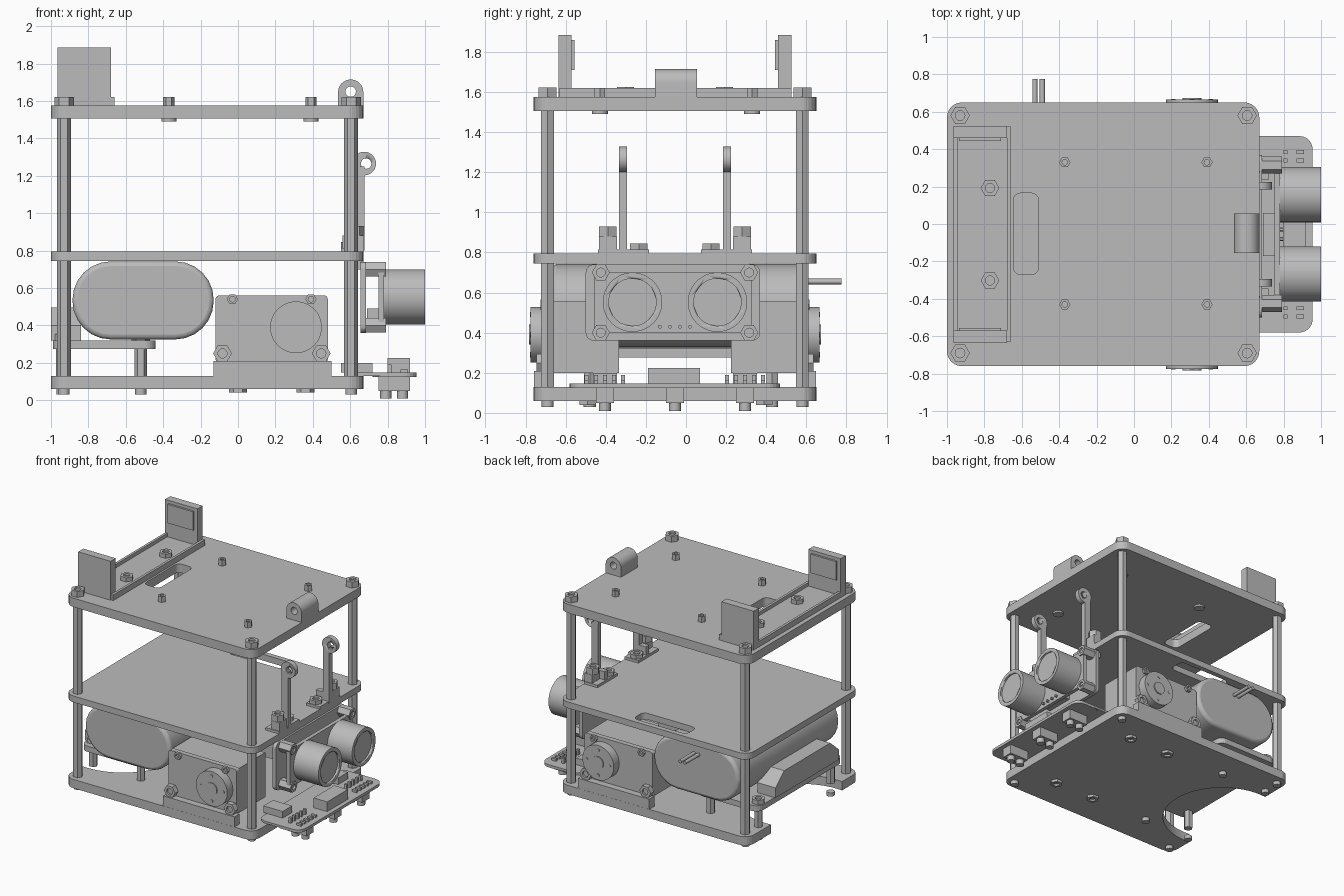
import bpy, bmesh
from math import pi, cos, sin
from mathutils import Vector

cube = bpy.data.objects.get("Cube")
if cube:
    bpy.data.objects.remove(cube, do_unlink=True)

grey = bpy.data.materials.new("plain grey")
grey.use_nodes = True
grey.diffuse_color = (0.5, 0.5, 0.5, 1)
grey.node_tree.nodes["Principled BSDF"].inputs["Base Color"].default_value = (0.5, 0.5, 0.5, 1)
MID = -0.055  # y of the symmetry plane


def prism(name, pts, axis, a, b):
    """Extrude a 2D profile from a to b along an axis."""
    place = {"x": lambda u, v, w: (w, u, v), "y": lambda u, v, w: (u, w, v),
             "z": lambda u, v, w: (u, v, w)}[axis]
    bm = bmesh.new()
    face = bm.faces.new([bm.verts.new(place(u, v, a)) for u, v in pts])
    new = bmesh.ops.extrude_face_region(bm, geom=[face])["geom"]
    shift = Vector(place(0, 0, b - a))
    bmesh.ops.translate(bm, verts=[g for g in new if isinstance(g, bmesh.types.BMVert)], vec=shift)
    bmesh.ops.recalc_face_normals(bm, faces=bm.faces)
    mesh = bpy.data.meshes.new(name)
    bm.to_mesh(mesh)
    bm.free()
    obj = bpy.data.objects.new(name, mesh)
    bpy.context.collection.objects.link(obj)
    mesh.materials.append(grey)
    return obj


def rounded(u0, u1, v0, v1, r, n=6):
    """Rounded rectangle profile."""
    pts = []
    for k, (cu, cv) in enumerate([(u1 - r, v1 - r), (u0 + r, v1 - r), (u0 + r, v0 + r), (u1 - r, v0 + r)]):
        for i in range(n + 1):
            t = (k + i / n) * pi / 2
            pts.append((cu + r * cos(t), cv + r * sin(t)))
    return pts


def slab(name, x, y, z, r, axis="z"):
    ranges = {"x": (y, z, x), "y": (x, z, y), "z": (x, y, z)}[axis]
    return prism(name, rounded(*ranges[0], *ranges[1], r), axis, *ranges[2])


def box(name, x, y, z):
    return prism(name, [(x[0], y[0]), (x[1], y[0]), (x[1], y[1]), (x[0], y[1])], "z", *z)


def rod(name, centre, r, axis, a, b, n=32):
    pts = [(centre[0] + r * cos(2 * pi * i / n), centre[1] + r * sin(2 * pi * i / n)) for i in range(n)]
    obj = prism(name, pts, axis, a, b)
    if n > 6:
        smooth(obj)
    return obj


def smooth(obj):
    bpy.ops.object.select_all(action="DESELECT")
    obj.select_set(True)
    bpy.context.view_layer.objects.active = obj
    bpy.ops.object.shade_smooth_by_angle(angle=0.6)


def cut(obj, cutter):
    mod = obj.modifiers.new("cut", "BOOLEAN")
    mod.operation, mod.object, mod.solver = "DIFFERENCE", cutter, "EXACT"
    bpy.context.view_layer.objects.active = obj
    bpy.ops.object.modifier_apply(modifier=mod.name)
    bpy.data.objects.remove(cutter, do_unlink=True)


def bolt(name, centre, r, axis, a, b):
    """Hex head with a sunken socket on the b side."""
    obj = rod(name, centre, r, axis, a, b, 6)
    e = 0.01 if b > a else -0.01
    cut(obj, rod("socket_cutter", centre, r * 0.5, axis, b - 1.5 * e, b + e, 12))


# Three deck plates
X, Y = (-1.0, 0.67), (-0.76, 0.65)
bottom = slab("bottom_deck", X, Y, (0.06, 0.13), 0.08)
cut(bottom, rod("wheel_cutter", (-0.95, -0.09), 0.45, "z", 0, 0.3, 64))
middle = slab("middle_deck", X, Y, (0.745, 0.795), 0.08)
cut(middle, slab("slot_cutter", (-0.43, 0.04), (0.48, 0.61), (0.7, 0.9), 0.04))
top = slab("top_deck", X, Y, (1.505, 1.575), 0.08)
cut(top, slab("slot_cutter", (-0.645, -0.51), (-0.27, 0.165), (1.4, 1.7), 0.04))

# Corner standoffs with nuts
for x in (-0.93, 0.605):
    for y in (-0.69, 0.58):
        rod("standoff", (x, y), 0.037, "z", 0.13, 1.505, 6)
        bolt("top_nut", (x, y), 0.052, "z", 1.575, 1.622)
        rod("bottom_nut", (x, y), 0.03, "z", 0.03, 0.06, 12)

# Top deck studs and underside bolts
for x in (-0.37, 0.39):
    for y in (-0.43, 0.33):
        bolt("deck_stud", (x, y), 0.03, "z", 1.575, 1.62)
        rod("deck_stud_head", (x, y), 0.04, "z", 1.505, 1.49, 16)
for x in (0.0, 0.36):
    for y in (-0.49, 0.39):
        bolt("underside_bolt", (x, y), 0.048, "z", 0.06, 0.04)

# Cradle on the top deck
box("cradle_floor", (-0.965, -0.67), (-0.63, 0.525), (1.575, 1.592))
for x in (-0.965, -0.68):
    box("cradle_rail", (x, x + 0.02), (-0.63, 0.525), (1.575, 1.62))
for s in (-1, 1):
    y = sorted((MID + s * 0.515, MID + s * 0.58))
    box("cradle_end", (-0.965, -0.68), y, (1.575, 1.885))
    y = sorted((MID + s * 0.5, MID + s * 0.515))
    box("cradle_contact", (-0.935, -0.71), y, (1.71, 1.86))
    bolt("cradle_bolt", (-0.77, MID + s * 0.247), 0.05, "z", 1.592, 1.625)

# Loop on the top deck edge
arch = [(0.535, 1.575), (0.67, 1.575)] + [(0.6025 + 0.0675 * cos(pi * i / 16), 1.647 + 0.0675 * sin(pi * i / 16))
                                        for i in range(17)]
loop = prism("edge_loop", arch, "y", -0.155, 0.055)
cut(loop, rod("loop_cutter", (0.6025, 1.65), 0.028, "y", -0.3, 0.2, 20))
smooth(loop)

# Battery with leads
battery = slab("battery", (-0.885, -0.13), (-0.67, 0.6), (0.325, 0.742), 0.205, "y")
bev = battery.modifiers.new("soft_ends", "BEVEL")
bev.width, bev.segments, bev.limit_method, bev.angle_limit = 0.025, 3, "ANGLE", 1.0
smooth(battery)
for x in (-0.53, -0.49):
    rod("battery_lead", (x, 0.655), 0.014, "y", 0.59, 0.775, 12)

# Rear caster platform on posts, with a tapered block
slab("caster_platform", (-0.99, -0.44), (-0.57, 0.5), (0.275, 0.32), 0.06)
for x in (-0.94, -0.52):
    for y in (-0.48, 0.43):
        rod("platform_post", (x, y), 0.033, "z", 0.13, 0.275, 6)
        bolt("platform_nut", (x, y), 0.05, "z", 0.32, 0.355)
        rod("post_nut", (x, y), 0.03, "z", 0.03, 0.06, 12)
prism("rear_block", [(-0.5, 0.32), (0.3, 0.32), (0.3, 0.4), (0.19, 0.495), (-0.39, 0.495), (-0.5, 0.4)],
      "x", -1.0, -0.84)

# Drive servos, one per side
for s in (-1, 1):
    def depth(a, b):
        return sorted((MID + s * a, MID + s * b))
    box("servo_flange", (-0.13, 0.5), depth(0.64, 0.704), (0.06, 0.21))
    box("servo_case", (-0.115, 0.475), depth(0.28, 0.61), (0.2, 0.555))
    slab("servo_cover", (-0.12, 0.48), depth(0.61, 0.65), (0.2, 0.56), 0.02, "y")
    inner, outer = MID + s * 0.65, MID + s * 0.72
    rod("servo_horn", (0.31, 0.39), 0.138, "y", inner, outer, 48)
    rod("horn_hub", (0.31, 0.39), 0.05, "y", outer, outer + s * 0.008, 24)
    for dx, dz in ((0.1, 0), (-0.1, 0), (0, 0.1), (0, -0.1)):
        rod("horn_rivet", (0.31 + dx, 0.39 + dz), 0.013, "y", outer, outer + s * 0.004, 12)
    for x in (-0.083, 0.445):
        bolt("servo_bolt", (x, 0.25), 0.05, "y", inner, inner + s * 0.04)
    for x in (-0.03, 0.39):
        bolt("servo_screw", (x, 0.54), 0.03, "y", inner, inner + s * 0.02)

# Range finder: holder, circuit board and two round transducers
slab("finder_holder", (0.655, 0.685), (-0.5, 0.37), (0.36, 0.74), 0.04, "x")
box("finder_bridge", (0.6, 0.67), (-0.45, 0.32), (0.7, 0.745))
box("finder_board", (0.75, 0.78), (-0.46, 0.33), (0.4, 0.7))
box("finder_header", (0.69, 0.75), (-0.17, 0.06), (0.42, 0.49))
for i in range(4):
    rod("finder_pin", (-0.13 + i * 0.05, 0.43), 0.01, "x", 0.69, 0.8, 6)
for s in (-1, 1):
    y = MID + s * 0.212
    eye = rod("transducer", (y, 0.552), 0.148, "x", 0.78, 1.0, 48)
    cut(eye, rod("eye_cutter", (y, 0.552), 0.118, "x", 0.985, 1.1, 48))
    for z in (0.4, 0.7):
        bolt("finder_bolt", (MID + s * 0.37, z), 0.045, "x", 0.685, 0.79)

# Upright hooked arms at the edge of the middle deck
for s in (-1, 1):
    y0, y1 = sorted((MID + s * 0.24, MID + s * 0.28))
    box("arm_foot", (0.55, 0.67), sorted((MID + s * 0.13, MID + s * 0.385)), (0.795, 0.815))
    box("arm_gusset", (0.56, 0.67), (y0, y1), (0.795, 0.88))
    box("arm", (0.62, 0.675), (y0, y1), (0.8, 1.25))
    ring = rod("arm_ring", (0.675, 1.265), 0.063, "y", y0, y1)
    cut(ring, rod("ring_cutter", (0.685, 1.265), 0.028, "y", y0 - 0.1, y1 + 0.1, 20))
    box("arm_boss", (0.6, 0.67), sorted((MID + s * 0.29, MID + s * 0.38)), (0.8, 0.88))
    bolt("arm_bolt", (0.625, MID + s * 0.335), 0.05, "z", 0.88, 0.93)
    bolt("arm_bolt", (0.6, MID + s * 0.18), 0.05, "z", 0.8, 0.845)

# Line sensor board below the front edge
slab("sensor_board", (0.58, 0.955), (-0.58, 0.47), (0.13, 0.147), 0.07)
slab("sensor_wing", (0.72, 0.955), (-0.58, 0.47), (0.125, 0.147), 0.07)
box("sensor_socket", (0.8, 0.92), (-0.19, 0.07), (0.147, 0.225))
for s in (-1, 0, 1):
    y = MID + s * 0.35
    box("sensor_body", (0.75, 0.92), (y - 0.045, y + 0.045), (0.05, 0.125))
    for x in (0.79, 0.88):
        rod("sensor_eye", (x, y), 0.03, "z", 0.01, 0.05, 16)
    if s:
        box("sensor_header", (0.55, 0.72), (y - 0.06, y + 0.06), (0.147, 0.2))
        for i in range(5):
            box("sensor_pin", (0.8, 0.82), (y - 0.1 + i * 0.045, y - 0.08 + i * 0.045), (0.147, 0.19))
            box("sensor_chip", (0.87, 0.91), (y - 0.1 + i * 0.045, y - 0.08 + i * 0.045), (0.147, 0.165))
